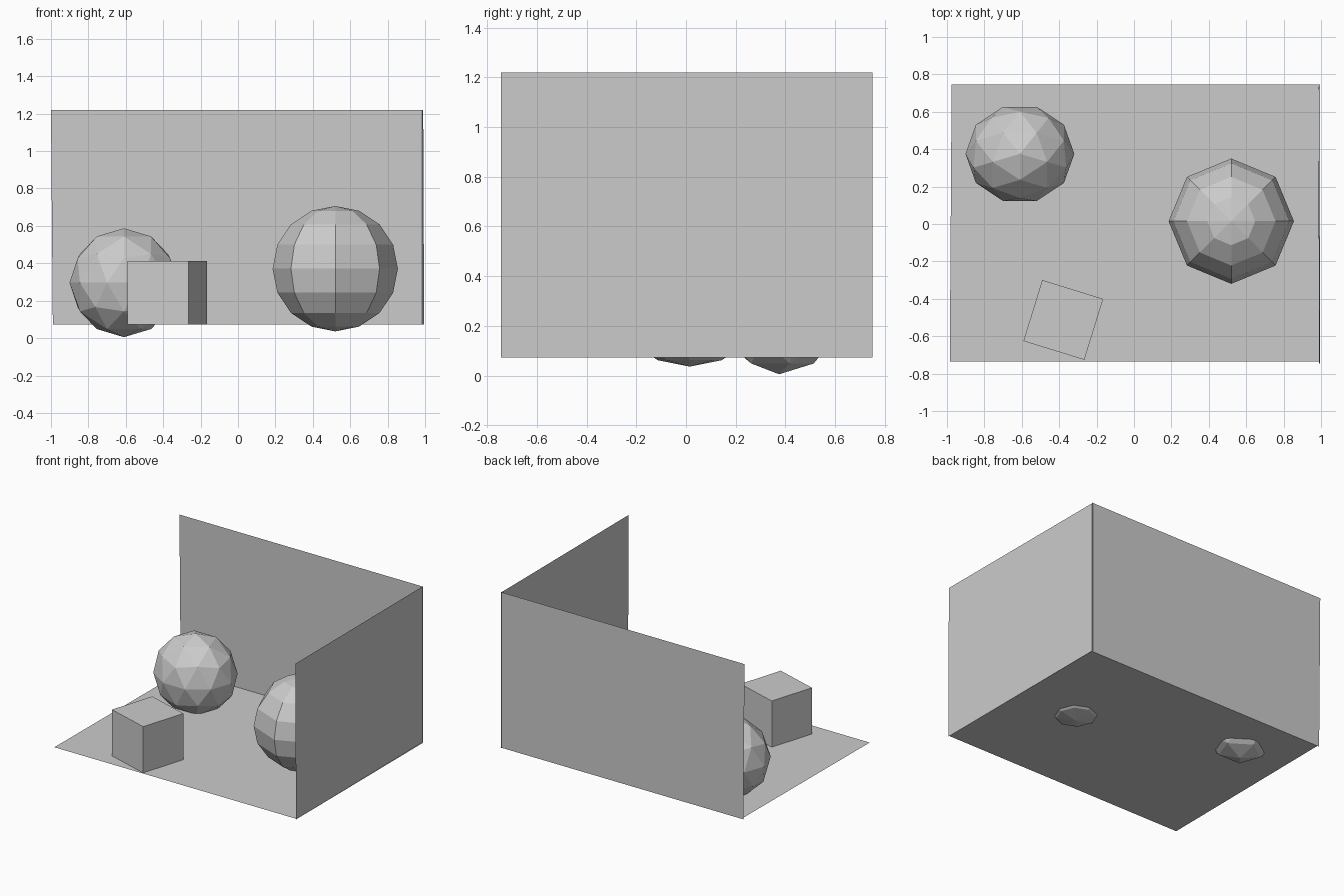
import bpy
import math

cube = bpy.data.objects.get("Cube")
if cube:
    bpy.data.objects.remove(cube, do_unlink=True)

# Single plain grey
GREY = (0.6, 0.6, 0.6, 1.0)
grey = bpy.data.materials.new("plain_grey")
grey.use_nodes = True
grey.diffuse_color = GREY
grey.node_tree.nodes["Principled BSDF"].inputs["Base Color"].default_value = GREY


def finish(name):
    """Name the active primitive and colour it."""
    obj = bpy.context.object
    obj.name = name
    obj.data.materials.append(grey)
    return obj


def panel(name, corners):
    """Single flat sheet through four corners."""
    mesh = bpy.data.meshes.new(name)
    mesh.from_pydata(corners, [], [(0, 1, 2, 3)])
    mesh.materials.append(grey)
    obj = bpy.data.objects.new(name, mesh)
    bpy.context.collection.objects.link(obj)
    return obj


FLOOR, TOP = 0.072, 1.22

# Floor and two walls, all thin sheets that are very slightly out of square
panel("floor", [(-0.985, -0.735, FLOOR), (0.995, -0.735, FLOOR),
                (0.995, 0.745, FLOOR), (-0.975, 0.745, FLOOR)])
panel("back_wall", [(-0.99, 0.745, FLOOR), (0.99, 0.745, FLOOR),
                    (0.99, 0.745, TOP), (-1.0, 0.745, TOP)])
panel("side_wall", [(0.995, -0.745, FLOOR), (0.985, 0.75, FLOOR),
                    (0.985, 0.75, TOP), (0.99, -0.745, TOP)])

# Box turned on the floor
SIDE = 0.341
bpy.ops.mesh.primitive_cube_add(size=SIDE, location=(-0.378, -0.513, FLOOR + SIDE / 2),
                                rotation=(0, 0, math.radians(-17.2)))
finish("box")

# Faceted triangle ball, slightly squashed front to back
bpy.ops.mesh.primitive_ico_sphere_add(subdivisions=2, radius=0.291,
                                      location=(-0.61, 0.375, 0.296),
                                      rotation=(0, 0, math.radians(-90)))
finish("faceted_ball").scale = (0.91, 1, 1)

# Eight-sided banded ball
bpy.ops.mesh.primitive_uv_sphere_add(segments=8, ring_count=8, radius=0.335,
                                     location=(0.52, 0.015, 0.371))
finish("banded_ball")
